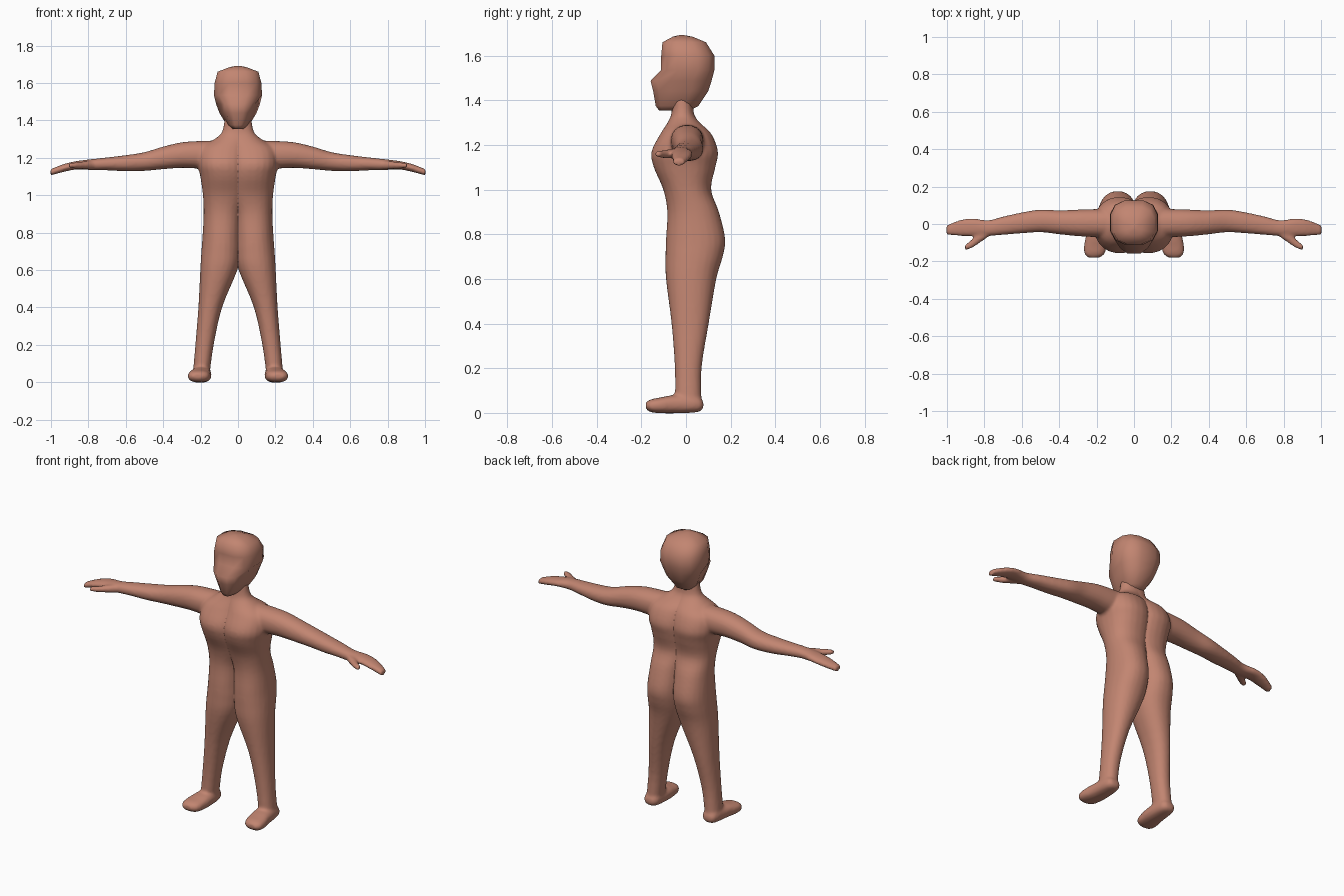
import bpy, bmesh, math
from mathutils import Vector

skin = bpy.data.materials.new("warm skin")
skin.diffuse_color = (0.54, 0.235, 0.165, 1)


def smooth_rows(rows, steps):
    """Catmull-Rom subdivision of a list of section rows."""
    out = []
    for i in range(len(rows) - 1):
        p0, p1 = rows[max(i - 1, 0)], rows[i]
        p2, p3 = rows[i + 1], rows[min(i + 2, len(rows) - 1)]
        for s in range(steps):
            t = s / steps
            out.append([0.5 * (2 * b + (c - a) * t + (2 * a - 5 * b + 4 * c - d) * t * t
                               + (3 * b - a - 3 * c + d) * t ** 3)
                        for a, b, c, d in zip(p0, p1, p2, p3)])
    return out + [list(rows[-1])]


def loft(bm, rows, axis, n=24, power=2.2):
    """Row = position on axis, then min/max of the two other axes."""
    rings = []
    for w, u0, u1, v0, v1 in rows:
        ring = []
        for k in range(n):
            a = 2 * math.pi * (k + 0.5) / n
            c, s = math.cos(a), math.sin(a)
            u = (u0 + u1) / 2 + (u1 - u0) / 2 * math.copysign(abs(c) ** (2 / power), c)
            v = (v0 + v1) / 2 + (v1 - v0) / 2 * math.copysign(abs(s) ** (2 / power), s)
            co = {"x": (w, u, v), "y": (u, w, v), "z": (u, v, w)}[axis]
            ring.append(bm.verts.new(co))
        rings.append(ring)
    faces = [bm.faces.new((p[k], p[(k + 1) % n], q[(k + 1) % n], q[k]))
             for p, q in zip(rings, rings[1:]) for k in range(n)]
    faces += [bm.faces.new(rings[0]), bm.faces.new(rings[-1])]
    bmesh.ops.recalc_face_normals(bm, faces=faces)


def finish(bm, name):
    for f in bm.faces:
        f.smooth = True
    me = bpy.data.meshes.new(name)
    bm.to_mesh(me)
    bm.free()
    me.materials.append(skin)
    ob = bpy.data.objects.new(name, me)
    bpy.context.collection.objects.link(ob)
    return ob


bm = bmesh.new()
# leg, hip, chest and neck of one side
loft(bm, smooth_rows([
    (0.04, .152, .242, -.05, .07), (0.20, .13, .228, -.05, .07),
    (0.40, .085, .212, -.065, .102), (0.60, .003, .202, -.09, .136),
    (0.70, -.015, .196, -.092, .165), (0.78, -.017, .19, -.09, .176),
    (0.90, -.022, .184, -.084, .148), (1.00, -.05, .188, -.102, .113),
    (1.10, -.06, .202, -.145, .132), (1.17, -.06, .215, -.155, .144),
    (1.25, -.06, .20, -.115, .114), (1.30, -.06, .125, -.083, .062),
    (1.34, -.07, .085, -.066, .036), (1.42, -.07, .07, -.06, .03)], 4), "z")
# arm and flat hand
loft(bm, smooth_rows([
    (0.08, -.07, .08, 1.14, 1.293), (0.20, -.07, .08, 1.142, 1.29),
    (0.30, -.065, .077, 1.146, 1.283), (0.40, -.055, .073, 1.139, 1.26),
    (0.50, -.044, .077, 1.130, 1.23), (0.60, -.05, .062, 1.128, 1.214),
    (0.70, -.058, .04, 1.133, 1.202), (0.78, -.064, .02, 1.134, 1.193),
    (0.86, -.064, .03, 1.138, 1.183), (0.93, -.064, .022, 1.125, 1.167),
    (1.003, -.058, -.008, 1.105, 1.139)], 4), "x")
# thumb
loft(bm, smooth_rows([
    (0.78, -.07, -.02, 1.138, 1.185), (0.83, -.105, -.045, 1.14, 1.18),
    (0.87, -.13, -.085, 1.142, 1.176), (0.905, -.142, -.112, 1.146, 1.172)], 3), "x", 16)
# foot
loft(bm, smooth_rows([
    (.078, .175, .22, .02, .05), (.05, .15, .242, .003, .075),
    (-.05, .142, .255, -.002, .08), (-.12, .147, .268, -.001, .068),
    (-.16, .158, .264, .004, .06), (-.18, .185, .245, .018, .046)], 3), "y", 24, 2.5)
body = finish(bm, "body")
m = body.modifiers.new("fuse", "REMESH")
m.mode, m.voxel_size, m.use_smooth_shade = "VOXEL", 0.009, True
m = body.modifiers.new("soften", "SMOOTH")
m.factor, m.iterations = 0.5, 5
m = body.modifiers.new("other side", "MIRROR")
m.use_bisect_axis[0] = True

# head: few-sided loft with a narrow jutting lower face
bm = bmesh.new()
loft(bm, [
    (1.354, -.035, .035, -.122, .02), (1.375, -.062, .062, -.138, .058),
    (1.44, -.102, .102, -.15, .102), (1.487, -.12, .12, -.162, .118),
    (1.535, -.132, .132, -.114, .13), (1.60, -.128, .128, -.114, .13),
    (1.66, -.112, .112, -.108, .092), (1.685, -.045, .045, -.06, .03),
    (1.692, -.01, .01, -.03, -.01)], "z", 12, 2.7)
for v in bm.verts:
    if v.co.z < 1.51 and v.co.y < -.05:
        v.co.x *= 0.78
finish(bm, "head")
